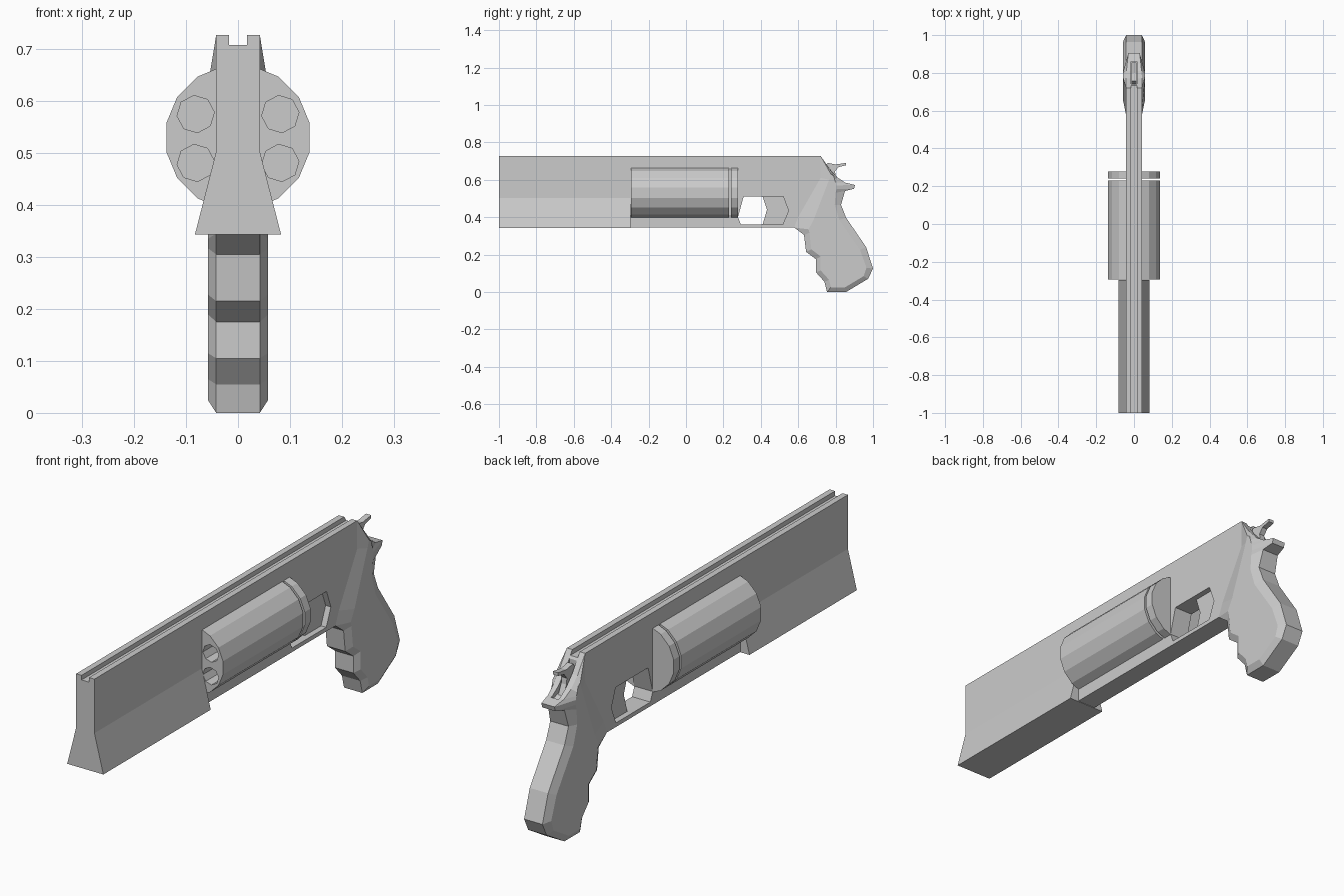
import bpy, bmesh, math

if "Cube" in bpy.data.objects:
    bpy.data.objects.remove(bpy.data.objects["Cube"])


def make(name, rings, hidden=False):
    """Loft closed rings of equal length into a capped solid."""
    bm = bmesh.new()
    loops = [[bm.verts.new(p) for p in ring] for ring in rings]
    n = len(loops[0])
    for a, b in zip(loops, loops[1:]):
        for i in range(n):
            j = (i + 1) % n
            bm.faces.new((a[i], a[j], b[j], b[i]))
    bm.faces.new(loops[0][::-1])
    bm.faces.new(loops[-1])
    bmesh.ops.recalc_face_normals(bm, faces=bm.faces)
    me = bpy.data.meshes.new(name)
    bm.to_mesh(me)
    bm.free()
    ob = bpy.data.objects.new(name, me)
    bpy.context.collection.objects.link(ob)
    if hidden:
        ob.hide_render = True
        ob.display_type = 'WIRE'
    return ob


def slab(name, yz, half, hidden=False):
    """Side profile extruded across x."""
    return make(name, [[(x, y, z) for y, z in yz] for x in (-half, half)], hidden)


def bar(name, xz, y0, y1, hidden=False):
    """Front cross-section extruded along y."""
    return make(name, [[(x, y, z) for x, z in xz] for y in (y0, y1)], hidden)


def ngon(cx, cz, r, n, phase=0.0):
    return [(cx + r * math.cos(phase + math.tau * i / n),
             cz + r * math.sin(phase + math.tau * i / n)) for i in range(n)]


def cut(ob, cutter):
    m = ob.modifiers.new("cut", 'BOOLEAN')
    m.operation = 'DIFFERENCE'
    m.solver = 'EXACT'
    m.object = cutter


# barrel with flared lower half
barrel = bar("barrel", [(-.083, .343), (.083, .343), (.042, .503), (.042, .727),
                        (-.042, .727), (-.042, .503)], -1, -.297)

# frame with trigger opening
frame = slab("frame", [(-.297, .345), (-.297, .727), (.72, .727), (.73, .60),
                       (.64, .40), (.578, .345)], .042)
opening = slab("opening_cutter", [(.278, .40), (.308, .51), (.52, .51), (.548, .435),
                                  (.518, .362), (.293, .362)], .2, True)
cut(frame, opening)
slab("trigger", [(.406, .52), (.433, .44), (.408, .355), (.53, .355),
                 (.56, .435), (.53, .52)], .018)

# grip: rim (y, z, half width) paired with raised side panel outline (y, z)
GRIP = [
    (.72, .727, .042, .775, .63), (.77, .655, .042, .79, .62), (.81, .612, .040, .795, .60),
    (.85, .585, .036, .80, .585), (.904, .572, .03, .805, .57), (.898, .552, .03, .805, .55),
    (.85, .54, .038, .80, .53), (.829, .466, .042, .795, .465), (.856, .397, .042, .82, .385),
    (.963, .24, .042, .93, .225), (1.0, .125, .042, .965, .13), (.973, .07, .042, .95, .085),
    (.856, .0, .042, .85, .025), (.754, .0, .042, .775, .025), (.74, .055, .042, .765, .065),
    (.695, .105, .042, .72, .115), (.695, .175, .042, .72, .19), (.642, .215, .042, .67, .228),
    (.631, .305, .042, .66, .317), (.578, .345, .042, .655, .335), (.60, .40, .042, .68, .38),
    (.72, .61, .042, .765, .60)]
rings = []
for s in (-1, 1):
    rim = [(s * w, y, z) for y, z, w, _, _ in GRIP]
    panel = [(s * .058, y, z) for _, _, _, y, z in GRIP]
    rings += [panel, rim] if s < 0 else [rim, panel]
grip = make("grip", rings)

# sight groove along the top and slot for the hammer
groove = bar("groove_cutter", [(-.017, .708), (.017, .708), (.017, .8), (-.017, .8)],
             -1.1, .8, True)
for ob in (barrel, frame, grip):
    cut(ob, groove)
slot = slab("hammer_slot_cutter", [(.74, .61), (.86, .565), (.86, .8), (.74, .8)], .017, True)
cut(grip, slot)

# hammer
slab("hammer", [(.742, .60), (.742, .67), (.757, .69), (.80, .682), (.855, .69), (.855, .677),
                (.815, .668), (.797, .645), (.80, .62), (.83, .56)], .012)

# cylinder with chambers, and the recoil plate behind it
drum = bar("cylinder", ngon(0, .53, .1407, 16, math.pi / 16), -.295, .23)
for i, deg in enumerate((30, 150, 210, 330)):
    a = math.radians(deg)
    cutter = bar(f"chamber_cutter_{i}", ngon(.094 * math.cos(a), .528 + .094 * math.sin(a),
                                             .036, 8, .1), -.4, -.15, True)
    cut(drum, cutter)
bar("recoil_plate", ngon(0, .53, .1407, 16, math.pi / 16), .24, .278)
